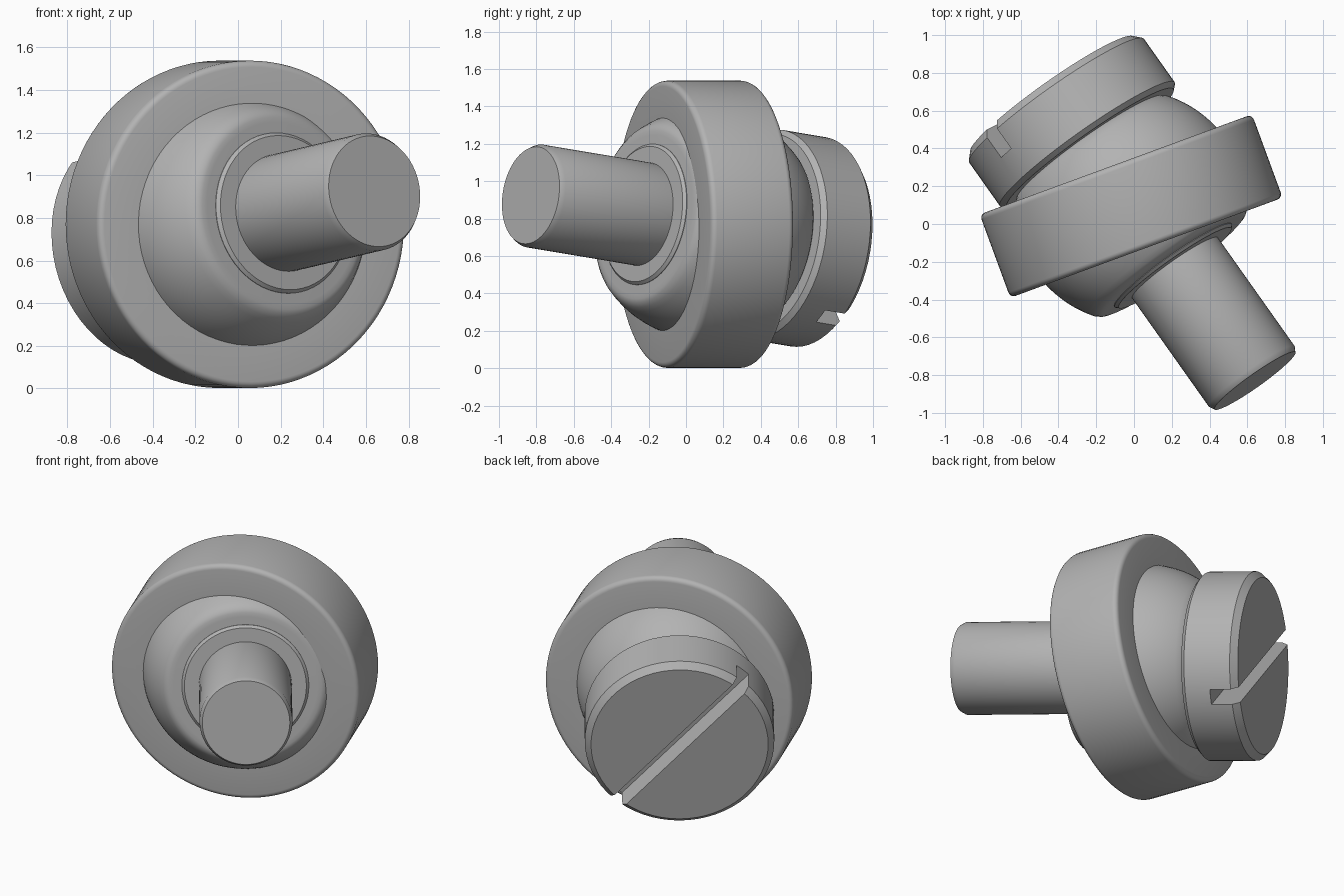
import bpy
import bmesh
from math import sin, cos, radians, pi
from mathutils import Matrix, Vector

if "Cube" in bpy.data.objects:
    bpy.data.objects.remove(bpy.data.objects["Cube"])

CENTRE = Vector((-0.015, 0.095, 0.77))
RING_AXIS = Vector((0.345, -0.939, 0))
BOLT_AXIS = Vector((0.5725, -0.8086, 0.1355))

steel = bpy.data.materials.new("steel grey")
grey = (0.45, 0.45, 0.45, 1)
steel.use_nodes = True
steel.diffuse_color = grey
steel.node_tree.nodes["Principled BSDF"].inputs["Base Color"].default_value = grey


def frame(axis):
    """Matrix at the centre, with local z along the axis and local x level."""
    a = axis.normalized()
    x = Vector((0, 0, 1)).cross(a).normalized()
    y = a.cross(x)
    return Matrix.Translation(CENTRE) @ Matrix((x, y, a)).transposed().to_4x4()


def arc(cr, cz, radius, start, end, steps):
    """Profile points (radius, height) along an arc, in degrees."""
    angles = [radians(start + (end - start) * i / steps) for i in range(steps + 1)]
    return [(cr + radius * cos(t), cz + radius * sin(t)) for t in angles]


def lathe(name, profile, axis, sides=64, closed=False):
    """Revolve a profile around the axis."""
    bm = bmesh.new()
    verts = [bm.verts.new((r, 0, z)) for r, z in profile]
    pairs = list(zip(verts, verts[1:]))
    if closed:
        pairs.append((verts[-1], verts[0]))
    edges = [bm.edges.new(p) for p in pairs]
    bmesh.ops.spin(bm, geom=verts + edges, cent=(0, 0, 0), axis=(0, 0, 1),
                   angle=2 * pi, steps=sides, use_merge=True)
    bmesh.ops.remove_doubles(bm, verts=bm.verts, dist=0.0001)
    bmesh.ops.recalc_face_normals(bm, faces=bm.faces)
    return finish(name, bm, axis)


def finish(name, bm, axis):
    mesh = bpy.data.meshes.new(name)
    bm.to_mesh(mesh)
    bm.free()
    mesh.materials.append(steel)
    obj = bpy.data.objects.new(name, mesh)
    obj.matrix_world = frame(axis)
    bpy.context.collection.objects.link(obj)
    return obj


# Outer ring with rounded rims
half, outer, inner, fillet = 0.235, 0.768, 0.555, 0.03
rim = arc(outer - fillet, half - fillet, fillet, 0, 90, 5)
ring_profile = ([(inner, -half)] + [(r, -z) for r, z in reversed(rim)]
                + rim + [(inner, half)])
ring = lathe("outer_ring", ring_profile, RING_AXIS, 96, closed=True)

# Swivelling ball with softened flats
flat = [(0.475, 0.38), (0.455, 0.386), (0.43, 0.387), (0, 0.387)]
ball_profile = ([(r, -z) for r, z in reversed(flat)]
                + arc(0, 0, 0.615, -36, 36, 24) + flat)
ball = lathe("swivel_ball", ball_profile, BOLT_AXIS, 80)

# Shaft with a low chamfered collar
shaft = lathe("shaft", [(0, 0.3), (0.38, 0.3), (0.38, 0.39), (0.365, 0.405),
                        (0.278, 0.405), (0.278, 1.115), (0.262, 1.144),
                        (0, 1.144)], BOLT_AXIS)

# Bolt head with chamfered rims
head = lathe("bolt_head", [(0, -0.38), (0.54, -0.38), (0.567, -0.405),
                           (0.567, -0.69), (0.53, -0.73), (0, -0.73)], BOLT_AXIS)

# Screwdriver slot across the head
bm = bmesh.new()
bmesh.ops.create_cube(bm, size=1, matrix=Matrix.Translation((0, 0, -0.73))
                      @ Matrix.Rotation(radians(132), 4, "Z")
                      @ Matrix.Diagonal((1.5, 0.095, 0.34, 1)))
cutter = finish("slot_cutter", bm, BOLT_AXIS)
cutter.hide_render = True
cutter.hide_set(True)
cutter.display_type = "WIRE"

# Smooth the turned surfaces, keeping the machined edges sharp
bpy.ops.object.select_all(action="DESELECT")
for obj in (ring, ball, shaft, head):
    obj.select_set(True)
bpy.context.view_layer.objects.active = head
bpy.ops.object.shade_smooth_by_angle(angle=radians(30))

cut = head.modifiers.new("slot", "BOOLEAN")
cut.operation = "DIFFERENCE"
cut.solver = "EXACT"
cut.object = cutter
